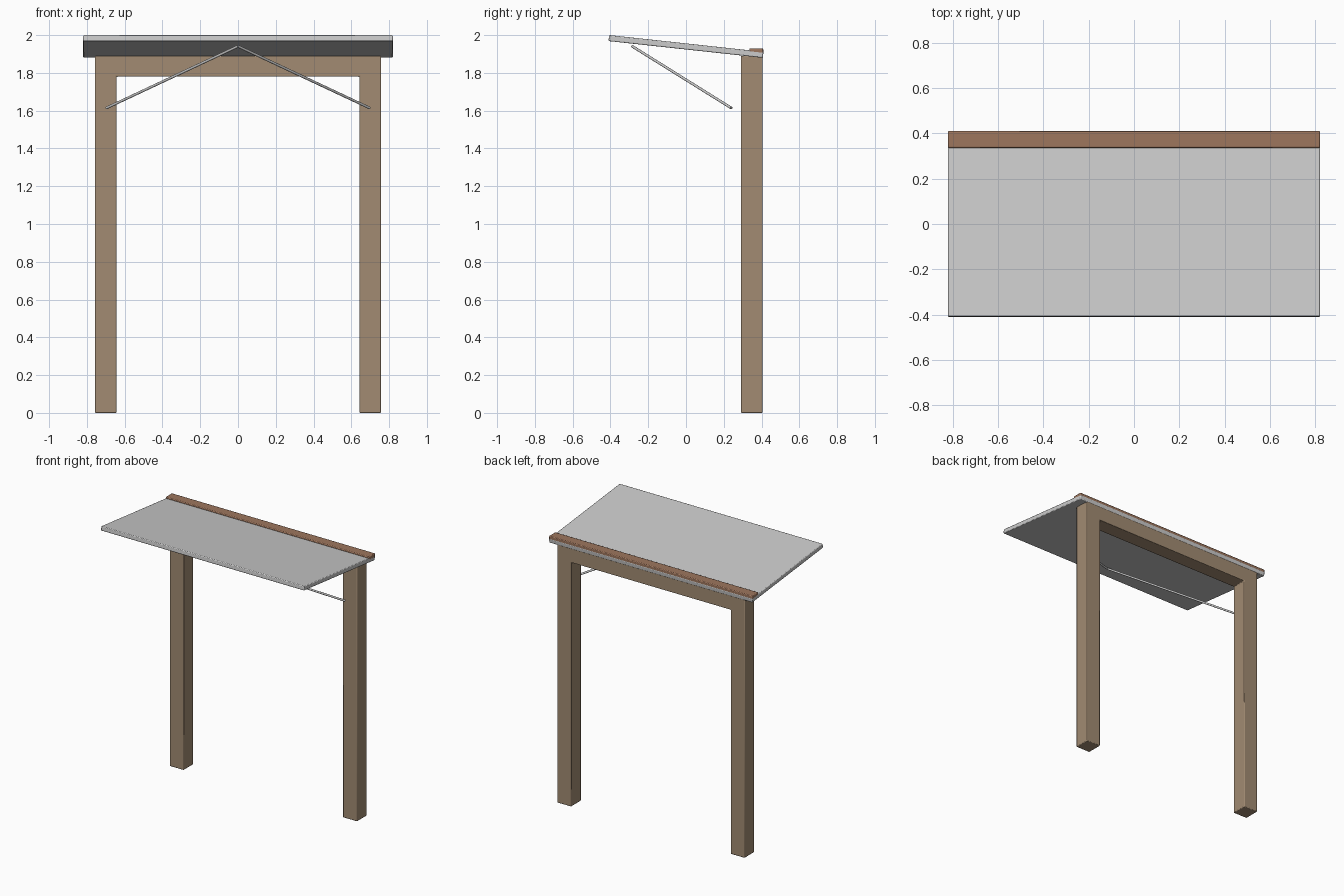
import bpy, bmesh, math
from mathutils import Vector

if "Cube" in bpy.data.objects:
    bpy.data.objects.remove(bpy.data.objects["Cube"])


def material(name, rgb):
    m = bpy.data.materials.new(name)
    m.diffuse_color = (*rgb, 1)
    m.use_nodes = True
    m.node_tree.nodes["Principled BSDF"].inputs["Base Color"].default_value = m.diffuse_color
    return m


def finish(name, bm, mat=None, bevel=0.0):
    bmesh.ops.recalc_face_normals(bm, faces=bm.faces)
    me = bpy.data.meshes.new(name)
    bm.to_mesh(me)
    bm.free()
    ob = bpy.data.objects.new(name, me)
    bpy.context.collection.objects.link(ob)
    if mat:
        me.materials.append(mat)
    if bevel:
        mod = ob.modifiers.new("edge_bevel", 'BEVEL')
        mod.width, mod.segments = bevel, 2
    return ob


def box(name, size, loc, mat=None, bevel=0.005):
    bm = bmesh.new()
    bmesh.ops.create_cube(bm, size=1)
    bmesh.ops.scale(bm, vec=size, verts=bm.verts)
    ob = finish(name, bm, mat, bevel)
    ob.location = loc
    return ob


def rod(name, a, b, radius):
    a, b = Vector(a), Vector(b)
    bm = bmesh.new()
    bmesh.ops.create_cone(bm, cap_ends=True, segments=16, radius1=radius,
                          radius2=radius, depth=(b - a).length)
    ob = finish(name, bm)
    ob.location = (a + b) / 2
    ob.rotation_euler = (b - a).to_track_quat('Z', 'Y').to_euler()
    return ob


wood = material("post_wood", (0.36, 0.26, 0.17))
trim = material("trim_wood", (0.34, 0.18, 0.11))

# Two posts and crossbeam as one extruded portal profile
half = [(0.757, 1.89), (0.757, 0), (0.643, 0), (0.643, 1.78)]
outline = half + [(-x, z) for x, z in reversed(half)]
bm = bmesh.new()
face = bm.faces.new([bm.verts.new((x, 0.291, z)) for x, z in outline])
ext = bmesh.ops.extrude_face_region(bm, geom=[face])
bmesh.ops.translate(bm, vec=(0, 0.115, 0),
                    verts=[v for v in ext['geom'] if isinstance(v, bmesh.types.BMVert)])
finish("portal_frame", bm, wood, 0.005)

# Sloping roof panel, high at the front
roof = box("roof_panel", (1.64, 0.822, 0.032), (0, 0, 1.94))
roof.rotation_euler.x = -math.radians(6.2)

# Trim strip along the back edge
box("back_trim", (1.64, 0.073, 0.03), (0, 0.3725, 1.915), trim)

# Diagonal brace rods meeting under the front of the roof
for side, s in (("left", -1), ("right", 1)):
    rod(side + "_brace", (s * 0.697, 0.24, 1.614), (0, -0.285, 1.941), 0.007)

# Smooth shading with kept edges
bpy.ops.object.select_all(action='DESELECT')
for ob in bpy.data.objects:
    ob.select_set(True)
    bpy.context.view_layer.objects.active = ob
bpy.ops.object.shade_smooth_by_angle()
